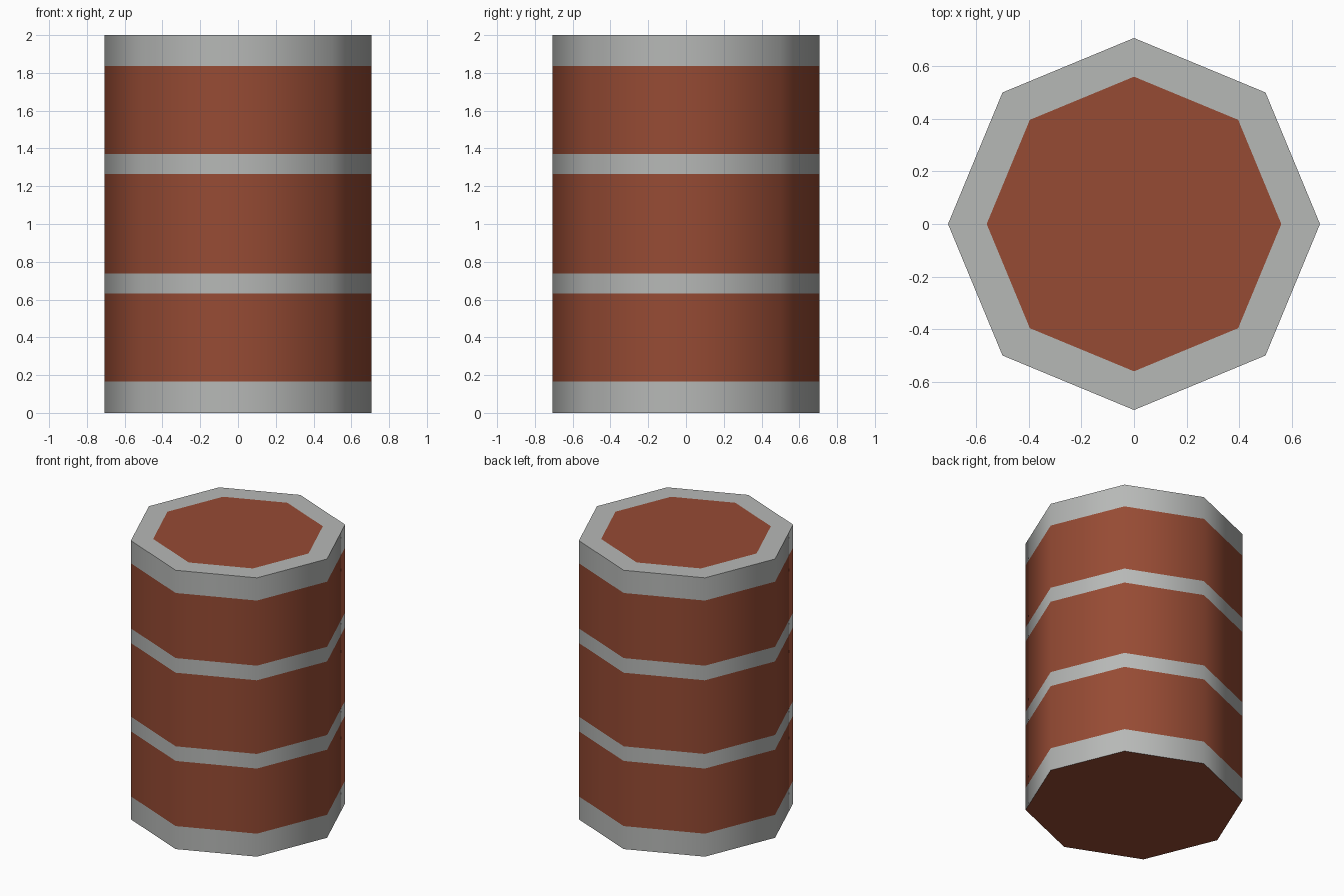
import bpy, bmesh, math

if "Cube" in bpy.data.objects:
    bpy.data.objects.remove(bpy.data.objects["Cube"])

SIDES, RADIUS, INNER = 8, 0.707, 0.56
# Band heights from the floor up; even bands are metal, odd bands are painted
LEVELS = [0, 0.165, 0.632, 0.737, 1.265, 1.37, 1.837, 2.0]


def material(name, rgb):
    m = bpy.data.materials.new(name)
    m.diffuse_color = (*rgb, 1)
    m.use_nodes = True
    m.node_tree.nodes["Principled BSDF"].inputs["Base Color"].default_value = m.diffuse_color
    return m


def ring(bm, r, z):
    return [bm.verts.new((r * math.cos(math.tau * i / SIDES),
                          r * math.sin(math.tau * i / SIDES), z)) for i in range(SIDES)]


def bridge(bm, low, high, mat):
    for i in range(SIDES):
        j = (i + 1) % SIDES
        f = bm.faces.new((low[i], low[j], high[j], high[i]))
        f.material_index = mat


bm = bmesh.new()

# Banded wall
rings = [ring(bm, RADIUS, z) for z in LEVELS]
for k in range(len(rings) - 1):
    bridge(bm, rings[k], rings[k + 1], k % 2)

# Lid: metal rim around a painted panel
panel = ring(bm, INNER, LEVELS[-1])
bridge(bm, rings[-1], panel, 0)
bm.faces.new(panel).material_index = 1

# Painted base
bm.faces.new(rings[0][::-1]).material_index = 1

mesh = bpy.data.meshes.new("barrel")
bm.to_mesh(mesh)
bm.free()
mesh.materials.append(material("grey metal", (0.47, 0.48, 0.47)))
mesh.materials.append(material("rust red paint", (0.305, 0.07, 0.034)))

barrel = bpy.data.objects.new("barrel", mesh)
bpy.context.collection.objects.link(barrel)

# Round shading on the wall, sharp rims at lid and base
bpy.context.view_layer.objects.active = barrel
barrel.select_set(True)
bpy.ops.object.shade_smooth_by_angle(angle=math.radians(60))
